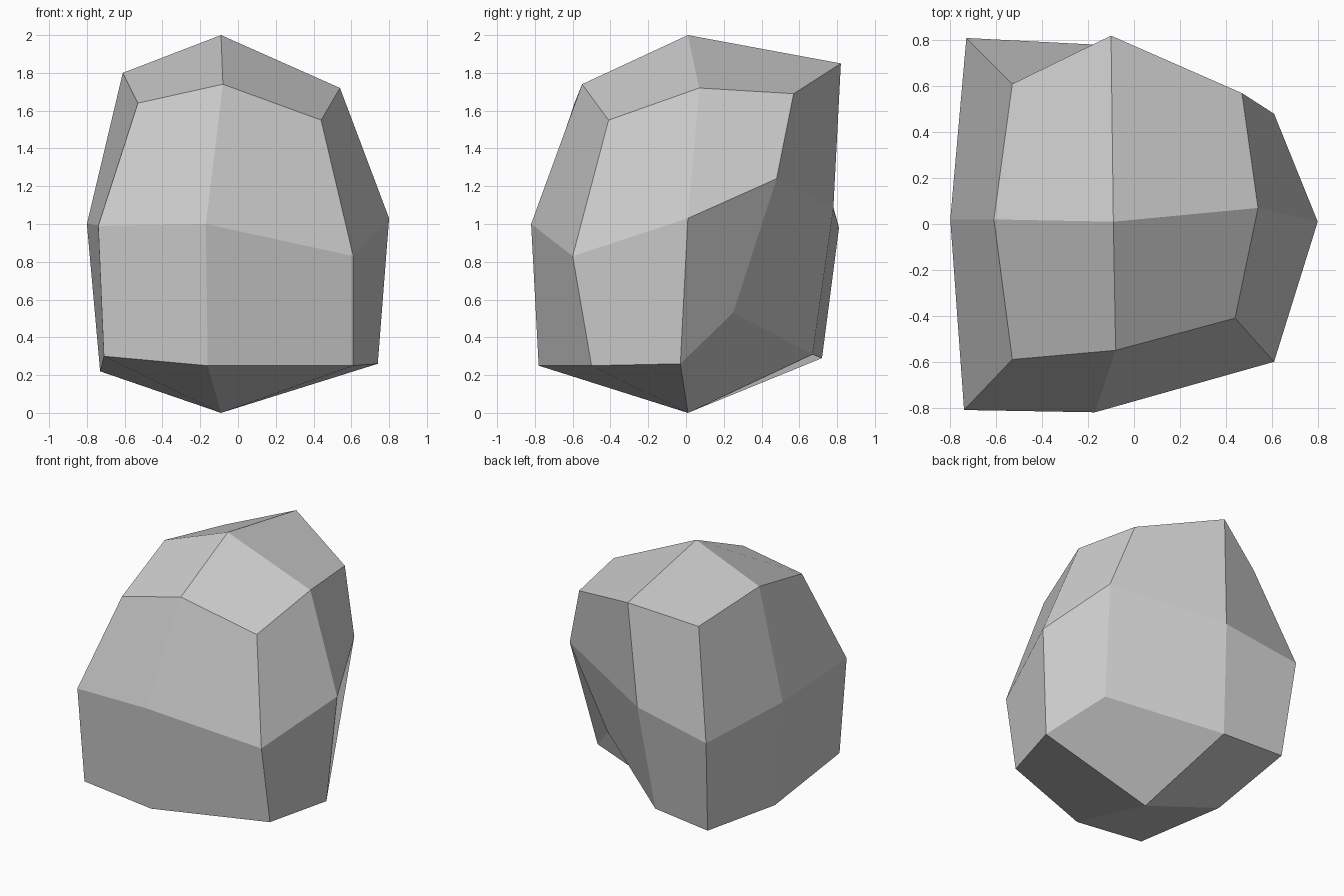
import bpy
import bmesh

# Remove the default cube only
default_cube = bpy.data.objects.get("Cube")
if default_cube:
    bpy.data.objects.remove(default_cube, do_unlink=True)


def make_material(name, colour):
    material = bpy.data.materials.new(name)
    material.use_nodes = True
    material.diffuse_color = colour
    material.node_tree.nodes["Principled BSDF"].inputs["Base Color"].default_value = colour
    return material


# Rings of the boulder, each running counter-clockwise from the front -x corner
bottom_ring = [
    (-.71, -.77, .3), (-.16, -.78, .25), (.61, -.5, .25), (.74, -.03, .26),
    (.46, .25, .53), (-.22, .67, .31), (-.68, .72, .29), (-.73, .01, .22),
]
middle_ring = [
    (-.74, -.81, .99), (-.17, -.82, 1), (.61, -.6, .83), (.8, .01, 1.03),
    (.61, .48, 1.24), (-.15, .78, 1.08), (-.73, .81, .98), (-.8, .02, 1),
]
top_ring = [
    (-.53, -.59, 1.64), (-.08, -.55, 1.74), (.44, -.41, 1.55), (.54, .07, 1.72),
    (.47, .57, 1.69), (-.1, .82, 1.85), (-.53, .61, 1.71), (-.61, .02, 1.8),
]
crown = (-.09, .01, 2)
foot = (-.09, .01, 0)


def build_boulder(name, rings, crown, foot, material):
    bm = bmesh.new()
    loops = [[bm.verts.new(point) for point in ring] for ring in rings]
    count = len(loops[0])

    # Side facets between neighbouring rings
    for lower, upper in zip(loops, loops[1:]):
        for i in range(count):
            j = (i + 1) % count
            bm.faces.new((lower[i], lower[j], upper[j], upper[i]))

    # Four facets closing each end, centred on the ring corners
    for ring, pole in ((loops[0], foot), (loops[-1], crown)):
        centre = bm.verts.new(pole)
        for corner in range(0, count, 2):
            bm.faces.new((centre, ring[corner - 1], ring[corner], ring[corner + 1]))

    bmesh.ops.recalc_face_normals(bm, faces=bm.faces[:])
    mesh = bpy.data.meshes.new(name)
    bm.to_mesh(mesh)
    bm.free()
    mesh.materials.append(material)
    boulder = bpy.data.objects.new(name, mesh)
    bpy.context.collection.objects.link(boulder)
    return boulder


# One flat-shaded grey stone
stone_grey = make_material("stone_grey", (.6, .6, .6, 1))
build_boulder("boulder", (bottom_ring, middle_ring, top_ring), crown, foot, stone_grey)
